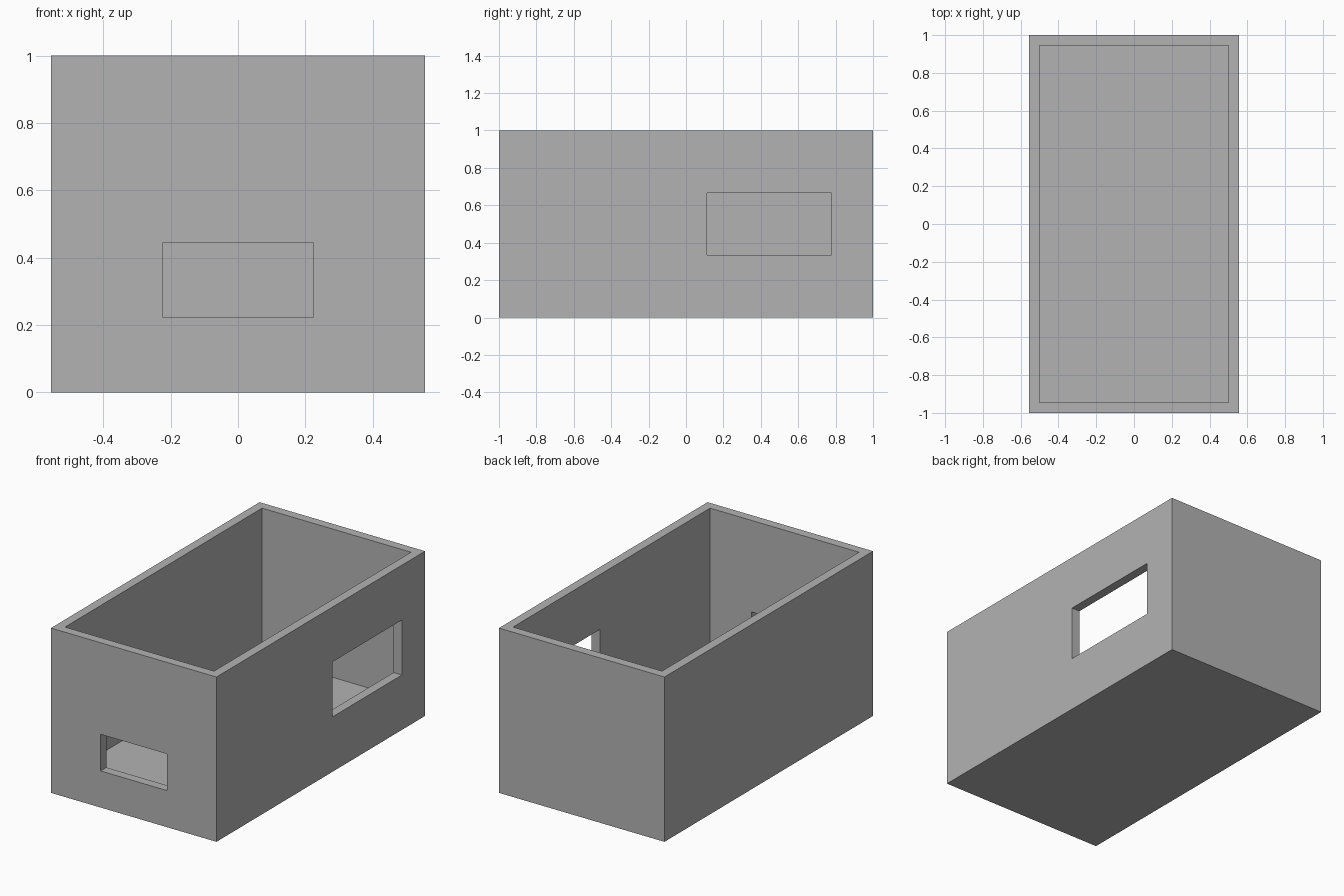
import bpy

default_cube = bpy.data.objects.get("Cube")
if default_cube:
    bpy.data.objects.remove(default_cube, do_unlink=True)

WIDTH, LENGTH, HEIGHT = 10 / 9, 2.0, 1.0
WALL, FLOOR = 1 / 18, 0.1

grey = bpy.data.materials.new("plain grey")
grey.use_nodes = True
colour = (0.45, 0.45, 0.45, 1)
grey.diffuse_color = colour
for node in grey.node_tree.nodes:
    if node.type == 'BSDF_PRINCIPLED':
        node.inputs["Base Color"].default_value = colour


def box(name, low, high):
    """Add a box between two opposite corners."""
    centre = [(a + b) / 2 for a, b in zip(low, high)]
    bpy.ops.mesh.primitive_cube_add(size=1, location=centre)
    obj = bpy.context.object
    obj.name = name
    obj.scale = [b - a for a, b in zip(low, high)]
    bpy.ops.object.transform_apply(location=True, rotation=False, scale=True)
    obj.data.materials.append(grey)
    return obj


def cut(target, cutter):
    """Subtract the cutter, then discard it."""
    cutter.hide_render = True
    mod = target.modifiers.new(cutter.name, 'BOOLEAN')
    mod.operation = 'DIFFERENCE'
    mod.solver = 'EXACT'
    mod.object = cutter
    bpy.ops.object.select_all(action='DESELECT')
    bpy.context.view_layer.objects.active = target
    target.select_set(True)
    bpy.ops.object.modifier_apply(modifier=mod.name)
    bpy.data.objects.remove(cutter, do_unlink=True)


hx, hy = WIDTH / 2, LENGTH / 2

# Open-topped shell
shell = box("room_shell", (-hx, -hy, 0), (hx, hy, HEIGHT))
cut(shell, box("room_hollow", (WALL - hx, WALL - hy, FLOOR),
               (hx - WALL, hy - WALL, HEIGHT + 0.2)))

# Front wall opening
cut(shell, box("front_opening", (-2 / 9, -hy - 0.1, 2 / 9),
               (2 / 9, -hy + 0.2, 4 / 9)))

# Side wall opening on +x, towards the back
cut(shell, box("side_opening", (hx - 0.2, 1 / 9, 1 / 3),
               (hx + 0.1, 7 / 9, 2 / 3)))
